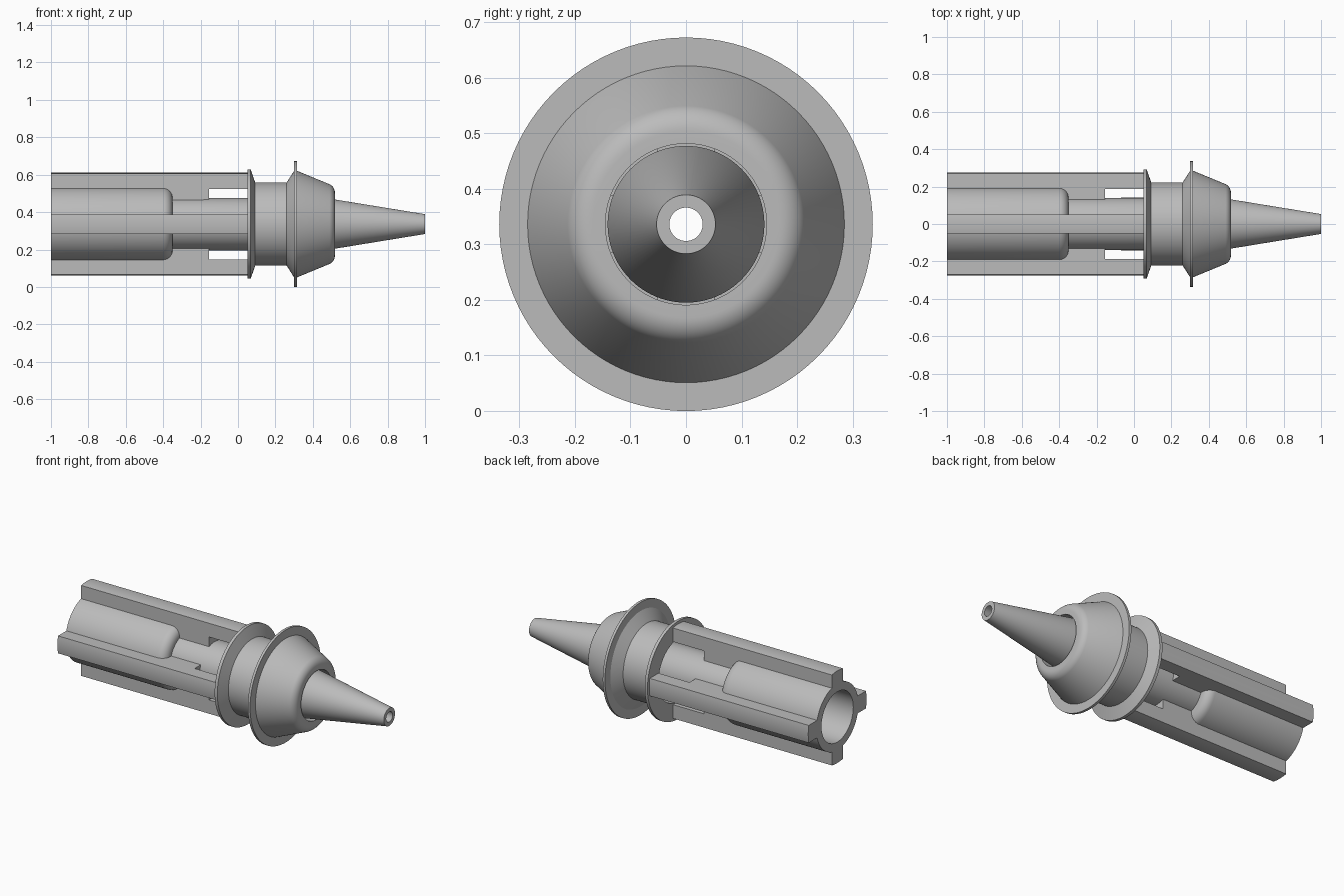
import bpy, bmesh, math

AXIS_Z = 0.336
SEGMENTS = 96

cube = bpy.data.objects.get("Cube")
if cube:
    bpy.data.objects.remove(cube, do_unlink=True)

grey = bpy.data.materials.new("plain_grey")
grey.use_nodes = True
grey.diffuse_color = (0.5, 0.5, 0.5, 1)
grey.node_tree.nodes["Principled BSDF"].inputs["Base Color"].default_value = (0.5, 0.5, 0.5, 1)


def finish(name, bm):
    bmesh.ops.recalc_face_normals(bm, faces=bm.faces[:])
    mesh = bpy.data.meshes.new(name)
    bm.to_mesh(mesh)
    bm.free()
    mesh.materials.append(grey)
    obj = bpy.data.objects.new(name, mesh)
    obj.location.z = AXIS_Z
    bpy.context.collection.objects.link(obj)
    bpy.ops.object.select_all(action='DESELECT')
    obj.select_set(True)
    bpy.context.view_layer.objects.active = obj
    bpy.ops.object.shade_smooth_by_angle(angle=math.radians(25))
    return obj


def bridge(bm, a, b):
    for i in range(len(a)):
        j = (i + 1) % len(a)
        bm.faces.new((a[i], a[j], b[j], b[i]))


def lathe(name, profile):
    """Turn a closed (x, radius) profile about the long axis."""
    bm = bmesh.new()
    rings = []
    for k in range(SEGMENTS):
        t = math.tau * k / SEGMENTS
        rings.append([bm.verts.new((x, r * math.cos(t), r * math.sin(t))) for x, r in profile])
    for k in range(SEGMENTS):
        bridge(bm, rings[k], rings[(k + 1) % SEGMENTS])
    return finish(name, bm)


def arc(cx, cr, rx, rr, start, end, steps=8):
    """Rounded corner points, angles in degrees."""
    angles = [math.radians(start + (end - start) * i / steps) for i in range(steps + 1)]
    return [(cx + rx * math.cos(a), cr + rr * math.sin(a)) for a in angles]


def fin(name, turn):
    """Rib with a curved outer edge and a slot under its front end."""
    bm = bmesh.new()
    half, outer, steps = 0.052, 0.275, 8
    inner = [(0.06, 0.188), (-0.155, 0.188), (-0.155, 0.12), (-0.37, 0.12), (-0.37, 0.17), (-1, 0.17)]
    c, s = math.cos(turn), math.sin(turn)
    slices = []
    for i in range(steps + 1):
        t = half * (2 * i / steps - 1)
        top = math.sqrt(outer ** 2 - t ** 2)
        outline = inner + [(-1, top), (0.06, top)]
        slices.append([bm.verts.new((x, t * c - r * s, t * s + r * c)) for x, r in outline])
    for a, b in zip(slices, slices[1:]):
        bridge(bm, a, b)
    bm.faces.new(slices[0])
    bm.faces.new(slices[-1])
    return finish(name, bm)


# Hollow barrel, stem and tapered nozzle in one turned piece
lathe("barrel_and_nozzle",
      [(-1, 0.15), (-1, 0.198)]
      + arc(-0.40, 0.148, 0.05, 0.05, 90, 0)
      + [(-0.35, 0.14), (0.46, 0.141), (1, 0.053), (1, 0.03),
         (0.46, 0.09), (-0.40, 0.09), (-0.42, 0.15)])

# Hollow collar with two flanges and a rounded shoulder
lathe("flanged_collar",
      [(0.05, 0.188), (0.05, 0.292), (0.068, 0.292), (0.092, 0.222),
       (0.26, 0.222), (0.30, 0.285), (0.30, 0.336), (0.315, 0.336), (0.315, 0.285)]
      + arc(0.468, 0.168, 0.05, 0.05, 64, 0)
      + [(0.518, 0.145), (0.46, 0.145), (0.44, 0.188)])

# Four ribs around the barrel
for label, turn in (("top", 0), ("back", -math.pi / 2), ("bottom", math.pi), ("front", math.pi / 2)):
    fin(label + "_rib", turn)
